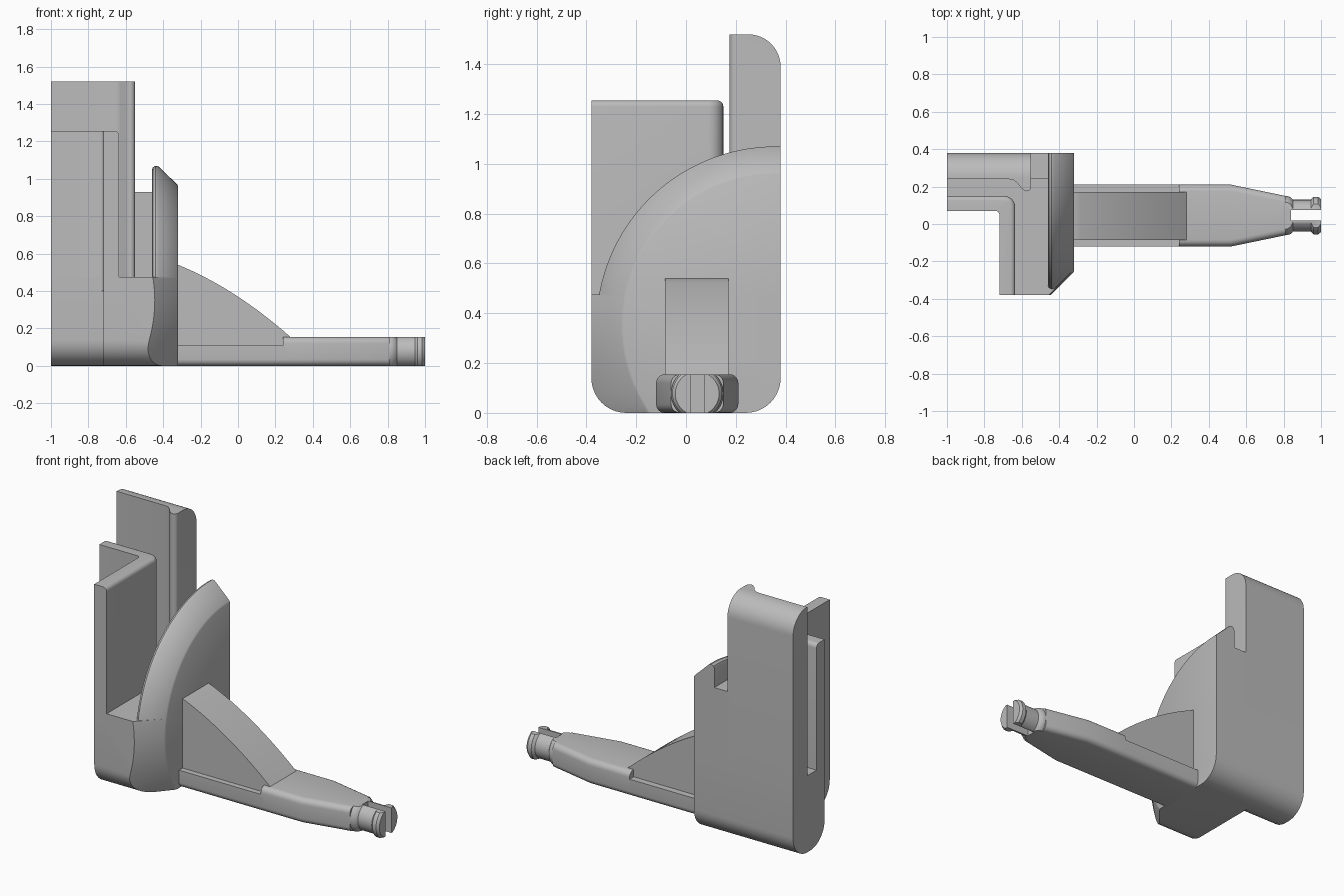
import bpy, bmesh, math
from mathutils import Matrix, Vector

if "Cube" in bpy.data.objects:
    bpy.data.objects.remove(bpy.data.objects["Cube"], do_unlink=True)

grey = bpy.data.materials.new("plain grey")
grey.use_nodes = True
colour = (0.5, 0.5, 0.5, 1)
grey.diffuse_color = colour
grey.node_tree.nodes["Principled BSDF"].inputs["Base Color"].default_value = colour


def finish(name, bm):
    bmesh.ops.recalc_face_normals(bm, faces=bm.faces[:])
    mesh = bpy.data.meshes.new(name)
    bm.to_mesh(mesh)
    bm.free()
    mesh.materials.append(grey)
    ob = bpy.data.objects.new(name, mesh)
    bpy.context.collection.objects.link(ob)
    return ob


def prism(name, pts, axis, lo, hi, rule=None, width=0.03, segments=5):
    """Extrude a profile along an axis, then round the edges chosen by a rule."""
    place = {"x": lambda p, d: (d, p[0], p[1]),
             "y": lambda p, d: (p[0], d, p[1]),
             "z": lambda p, d: (p[0], p[1], d)}[axis]
    bm = bmesh.new()
    face = bm.faces.new([bm.verts.new(place(p, lo)) for p in pts])
    new = bmesh.ops.extrude_face_region(bm, geom=[face])["geom"]
    shift = Vector(place((0, 0), hi - lo))
    bmesh.ops.translate(bm, vec=shift, verts=[g for g in new if isinstance(g, bmesh.types.BMVert)])
    bmesh.ops.recalc_face_normals(bm, faces=bm.faces[:])
    if rule:
        edges = [e for e in bm.edges if rule(e.verts[0].co, e.verts[1].co)]
        bmesh.ops.bevel(bm, geom=edges, offset=width, segments=segments,
                        profile=0.5, affect='EDGES', clamp_overlap=True)
    return finish(name, bm)


def box(name, x, y, z, **kw):
    return prism(name, [(x[0], y[0]), (x[1], y[0]), (x[1], y[1]), (x[0], y[1])], "z", *z, **kw)


def lathe(name, profile, cy, cz, steps):
    """Turn an (x, radius) profile around an axis parallel to x."""
    bm = bmesh.new()
    rings = []
    for i in range(steps):
        a = math.tau * i / steps
        rings.append([bm.verts.new((x, cy + r * math.cos(a), cz + r * math.sin(a)))
                      for x, r in profile])
    for i in range(steps):
        a, b = rings[i], rings[(i + 1) % steps]
        for j in range(len(profile) - 1):
            bm.faces.new((a[j], a[j + 1], b[j + 1], b[j]))
    bm.faces.new([r[0] for r in rings])
    bm.faces.new([r[-1] for r in rings])
    return finish(name, bm)


def combine(ob, tool, operation):
    mod = ob.modifiers.new("cut", 'BOOLEAN')
    mod.operation, mod.object, mod.solver = operation, tool, 'EXACT'
    bpy.context.view_layer.objects.active = ob
    bpy.ops.object.modifier_apply(modifier=mod.name)
    bpy.data.objects.remove(tool, do_unlink=True)


def arc(cx, cy, r, start, end, n=10):
    angles = [math.radians(start + (end - start) * i / n) for i in range(n + 1)]
    return [(cx + r * math.cos(a), cy + r * math.sin(a)) for a in angles]


def cradle(y0, y1, r, top):
    """Section with a flat top and rounded bottom corners."""
    return [(y0, top)] + arc(y0 + r, r, r, 180, 270) + arc(y1 - r, r, r, 270, 360) + [(y1, top)]


FLOOR, BACK = 0.475, 0.38
DISC_Y, DISC_Z = 0.36, 0.35
parts = []

# Base: front block trimmed by a cone, plus the rear leg of the L
base = prism("base_block", cradle(-BACK, BACK, 0.14, FLOOR), "x", -0.72, -0.28)
cone = lathe("cone_tool", [(-0.8, 1.095), (-0.325, 0.62), (-0.32, 0.61)], DISC_Y, DISC_Z, 128)
combine(base, cone, 'INTERSECT')
parts.append(base)
parts.append(prism("base_rear_leg", cradle(0.07, BACK, 0.14, FLOOR), "x", -1, -0.6))

# Quarter disc flange with a chamfered rim
flange = lathe("quarter_flange", [(-0.46, 0.7), (-0.455, 0.712), (-0.44, 0.72), (-0.425, 0.716),
                                  (-0.325, 0.62), (-0.32, 0.61)], DISC_Y, DISC_Z, 128)
combine(flange, box("flange_tool", (-0.6, -0.2), (-0.6, BACK), (FLOOR - 0.02, 1.3)), 'INTERSECT')
parts.append(flange)
parts.append(box("flange_bridge", (-0.56, -0.45), (0.24, BACK), (0.4, 0.93)))

# Thin upright angle plate
plate_plan = ([(-0.635, -BACK)] + arc(-0.695, 0.09, 0.06, 0, 90, 6) + [(-1, 0.15), (-1, 0.07)]
              + arc(-0.74, 0.05, 0.02, 90, 0, 4) + [(-0.72, -BACK)])


def outer(v):
    return v.z > 1.25 and (v.x > -0.705 or v.y > 0.12)


parts.append(prism("angle_plate", plate_plan, "z", 0.4, 1.255,
                   rule=lambda a, b: outer(a) and outer(b), width=0.025))

# Tall rear wall with a curved lip and a rounded top
wall_plan = ([(-1, BACK), (-0.55, BACK)] + arc(-0.575, 0.2, 0.025, 0, -110, 6)
             + [(-0.605, 0.195), (-0.625, 0.22), (-0.645, 0.236), (-0.67, 0.24), (-1, 0.24)])
parts.append(prism("rear_wall", wall_plan, "z", 0.4, 1.52, width=0.13, segments=12,
                   rule=lambda a, b: min(a.z, b.z) > 1.5 and min(a.y, b.y) > BACK - 0.01))

# Arm: low inner beam, tapered outer beam and curved gusset
parts.append(box("inner_beam", (-0.34, 0.26), (-0.12, 0.21), (0, 0.11), width=0.035,
                 rule=lambda a, b: max(a.z, b.z) < 0.01 and abs(a.x - b.x) > 0.1))
beam_plan = [(0.24, -0.12), (0.52, -0.12), (0.81, -0.06), (0.81, 0.15), (0.52, 0.21), (0.24, 0.21)]
parts.append(prism("outer_beam", beam_plan, "z", 0, 0.155, width=0.035,
                   rule=lambda a, b: abs(a.z - b.z) < 0.01 and abs(a.x - b.x) > 0.1))
curve = []
for i in range(17):
    t = i / 16
    curve.append((-0.32 + 0.6 * t,
                  0.54 * (1 - t) ** 2 + 0.837 * t * (1 - t) + 0.155 * t * t))
parts.append(prism("gusset", [(-0.34, 0.05), (-0.34, 0.54)] + curve + [(0.28, 0.05)], "y", -0.085, 0.17))

# Split snap tip with flats above and below
tip = lathe("snap_tip", [(0.79, 0.105), (0.82, 0.105), (0.838, 0.098), (0.85, 0.085), (0.945, 0.085),
                         (0.96, 0.1), (0.985, 0.1), (1, 0.088)], 0.045, 0.0775, 48)
combine(tip, box("flats_tool", (0.7, 1.1), (-0.3, 0.3), (0, 0.155)), 'INTERSECT')
combine(tip, box("slot_tool", (0.84, 1.1), (0.018, 0.074), (-0.1, 0.3)), 'DIFFERENCE')
parts.append(tip)

# Smooth curved surfaces, keep edges crisp
bpy.ops.object.select_all(action='DESELECT')
for ob in parts:
    ob.select_set(True)
bpy.context.view_layer.objects.active = parts[0]
bpy.ops.object.shade_smooth_by_angle(angle=math.radians(30))
